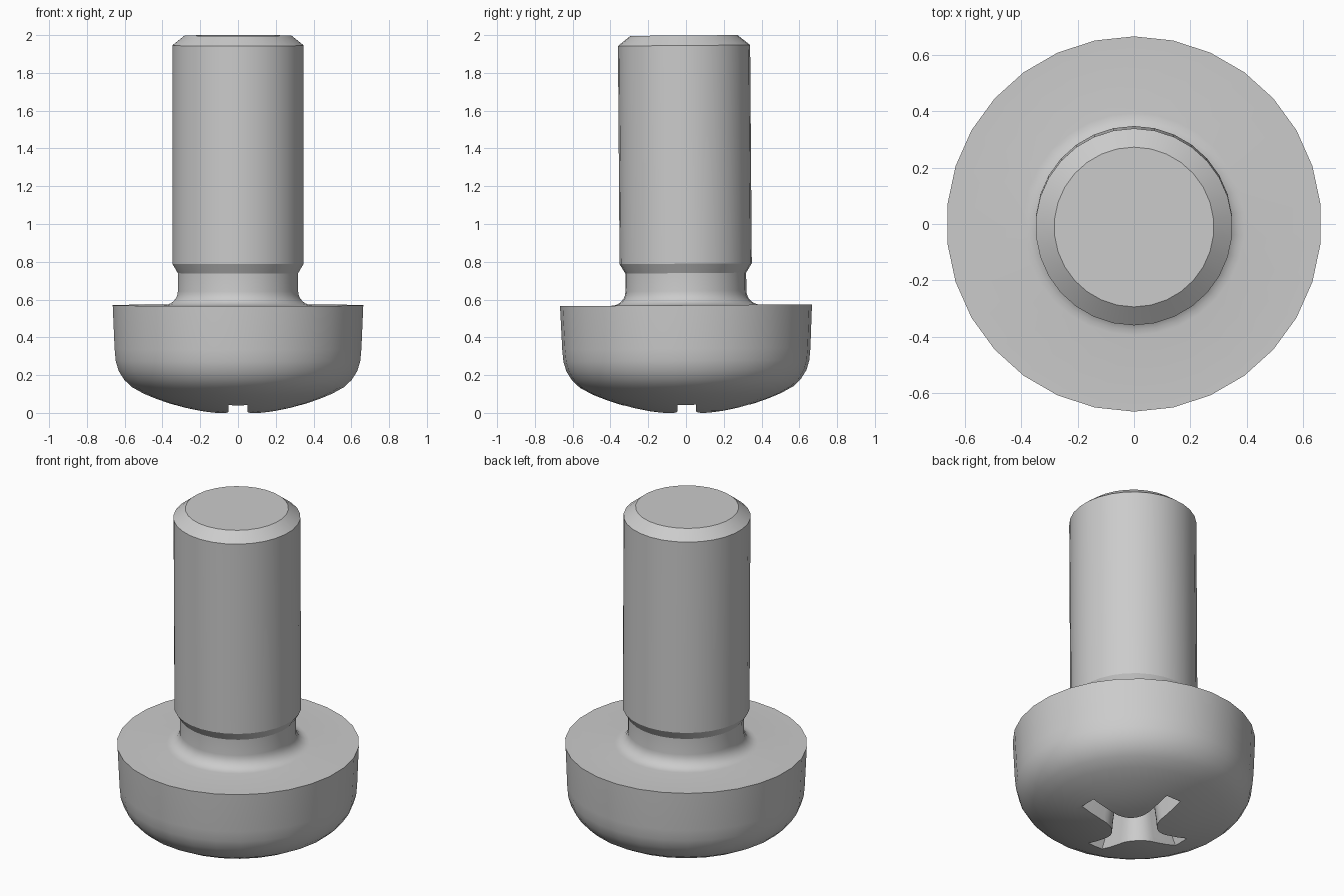
import bpy, bmesh, math
from mathutils import Matrix

if "Cube" in bpy.data.objects:
    bpy.data.objects.remove(bpy.data.objects["Cube"])

SIDES = 30


def make_object(name, bm):
    bmesh.ops.recalc_face_normals(bm, faces=bm.faces)
    mesh = bpy.data.meshes.new(name)
    bm.to_mesh(mesh)
    bm.free()
    obj = bpy.data.objects.new(name, mesh)
    bpy.context.collection.objects.link(obj)
    return obj


def lathe(name, profile):
    bm = bmesh.new()
    rings = []
    for r, z in profile:
        rings.append([bm.verts.new((r * math.cos(a), r * math.sin(a), z))
                      for a in (2 * math.pi * (i + 0.5) / SIDES for i in range(SIDES))])
    for lo, hi in zip(rings, rings[1:]):
        for i in range(SIDES):
            j = (i + 1) % SIDES
            bm.faces.new((lo[i], lo[j], hi[j], hi[i]))
    bm.faces.new(rings[0])
    bm.faces.new(rings[-1])
    return make_object(name, bm)


def cross_outline(length, half, radius, steps=8):
    # one quarter (arm edge plus rounded inner corner), turned four times
    c = half + radius
    quarter = [(length, half)]
    for i in range(steps + 1):
        a = math.radians(270 - 90 * i / steps)
        quarter.append((c + radius * math.cos(a), c + radius * math.sin(a)))
    quarter.append((half, length))
    pts = []
    for q in range(4):
        ca, sa = round(math.cos(q * math.pi / 2)), round(math.sin(q * math.pi / 2))
        pts += [(x * ca - y * sa, x * sa + y * ca) for x, y in quarter]
    return pts


# Screw profile: domed head, filleted neck, shank and chamfered tip
profile = [(r, r * r / 2.3 - 0.0075) for r in (0.04, 0.12, 0.2, 0.28, 0.36, 0.43, 0.5)]
profile += [(0.565, 0.137), (0.605, 0.175), (0.635, 0.222), (0.651, 0.275),
            (0.657, 0.34), (0.667, 0.57)]
for i in range(7):
    a = math.radians(270 - 15 * i)
    profile.append((0.395 + 0.075 * math.cos(a), 0.645 + 0.075 * math.sin(a)))
profile += [(0.32, 0.74), (0.35, 0.79), (0.35, 1.945), (0.284, 1.998)]
screw = lathe("pan_head_screw", profile)

# Tapered cross recess
bm = bmesh.new()
loops = []
for z, length, half, radius in ((-0.03, 0.355, 0.051, 0.13),
                                (0.045, 0.335, 0.049, 0.125),
                                (0.36, 0.16, 0.035, 0.08)):
    loops.append([bm.verts.new((x, y, z)) for x, y in cross_outline(length, half, radius)])
n = len(loops[0])
for lo, hi in zip(loops, loops[1:]):
    for i in range(n):
        j = (i + 1) % n
        bm.faces.new((lo[i], lo[j], hi[j], hi[i]))
bm.faces.new(loops[0])
bm.faces.new(loops[-1])
cutter = make_object("recess_cutter", bm)
cutter.hide_render = True

# Cut the recess and drop the cutter
mod = screw.modifiers.new("recess", 'BOOLEAN')
mod.operation = 'DIFFERENCE'
mod.solver = 'EXACT'
mod.object = cutter
bpy.context.view_layer.objects.active = screw
screw.select_set(True)
cutter.select_set(False)
bpy.ops.object.modifier_apply(modifier=mod.name)
bpy.data.objects.remove(cutter, do_unlink=True)

# Slight lean about the top of the head
pivot = Matrix.Translation((0, 0, 0.57))
screw.data.transform(pivot @ Matrix.Rotation(0.0075, 4, 'X') @ pivot.inverted())
bpy.ops.object.shade_smooth_by_angle(angle=math.radians(28))
